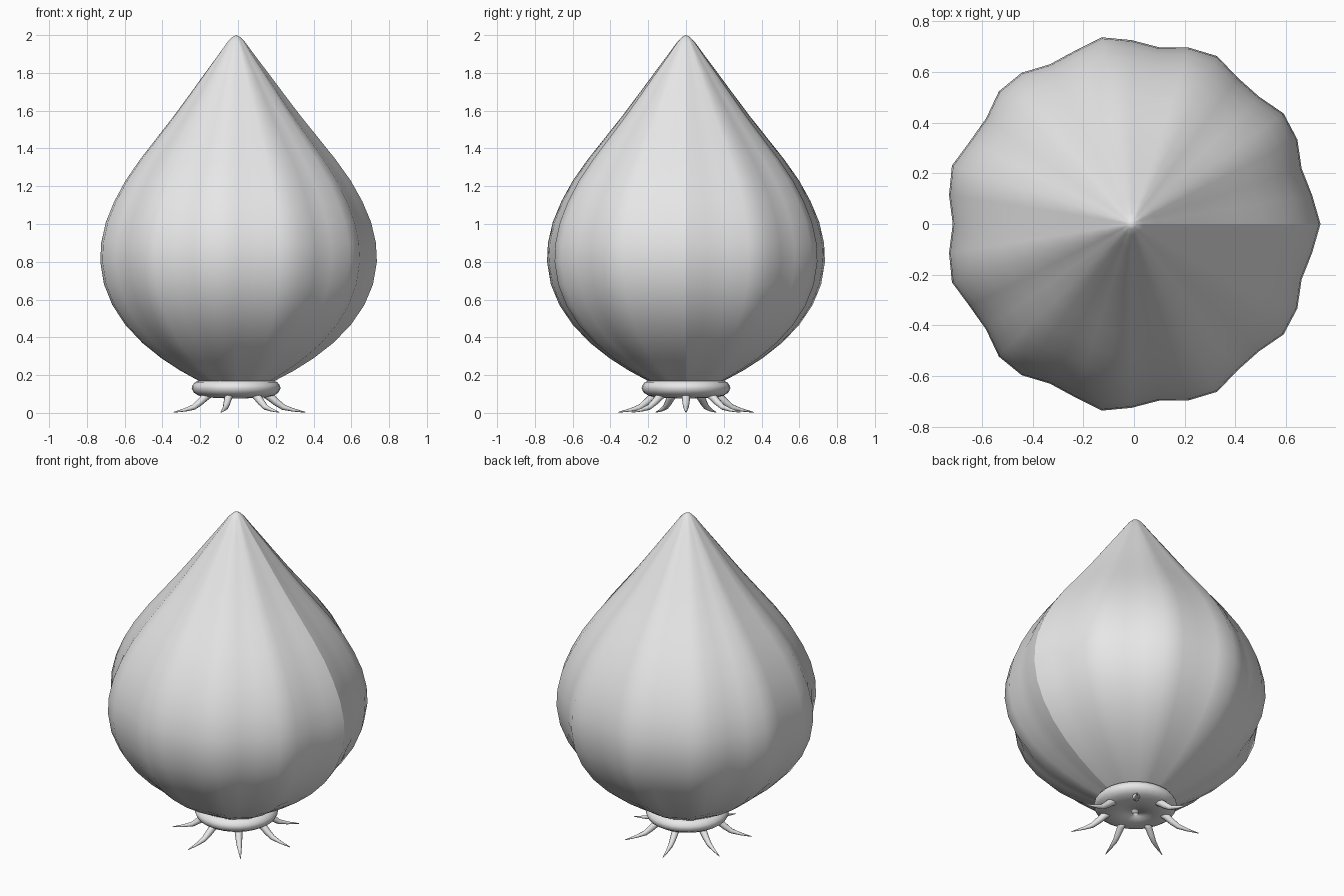
import bpy, bmesh, math
from mathutils import Vector

if "Cube" in bpy.data.objects:
    bpy.data.objects.remove(bpy.data.objects["Cube"])

CX = -0.01          # axis of the bulb
LOBES, SIDES, ROOTS = 11, 40, 7

grey = bpy.data.materials.new("pale_grey")
grey.diffuse_color = (0.8, 0.8, 0.8, 1)
grey.use_nodes = True
grey.node_tree.nodes["Principled BSDF"].inputs["Base Color"].default_value = grey.diffuse_color


def finish(bm, name):
    bmesh.ops.recalc_face_normals(bm, faces=bm.faces)
    for f in bm.faces:
        f.smooth = True
    me = bpy.data.meshes.new(name)
    bm.to_mesh(me)
    bm.free()
    me.materials.append(grey)
    ob = bpy.data.objects.new(name, me)
    bpy.context.collection.objects.link(ob)
    return ob


def lathe(profile, sides, lobes=0, depth=0.0, seam=False):
    """Revolve (radius, z) points, with optional fluting around the axis."""
    bm = bmesh.new()
    rings = []
    for r, z in profile:
        ring = []
        for i in range(sides):
            a = math.tau * i / sides
            k = r * (1 + depth * math.cos(lobes * a))
            ring.append(bm.verts.new((CX + k * math.cos(a), k * math.sin(a), z)))
        rings.append(ring)
    for lo, hi in zip(rings, rings[1:]):
        for i in range(sides):
            j = (i + 1) % sides
            bm.faces.new((lo[i], lo[j], hi[j], hi[i]))
        if seam:                       # crisp fold down one side
            bm.edges.get((lo[0], hi[0])).smooth = False
    return bm, rings


# fluted bulb, pointed at the top
bulb_profile = [(0.14, 0.14), (0.20, 0.17), (0.30, 0.225), (0.40, 0.29), (0.50, 0.37),
                (0.59, 0.465), (0.66, 0.57), (0.705, 0.68), (0.725, 0.80), (0.72, 0.90),
                (0.695, 1.01), (0.65, 1.12), (0.59, 1.23), (0.51, 1.345), (0.42, 1.46),
                (0.33, 1.575), (0.245, 1.69), (0.165, 1.80), (0.095, 1.895),
                (0.045, 1.965), (0.02, 1.99)]
bm, rings = lathe(bulb_profile, SIDES, LOBES, 0.028, True)
tip = bm.verts.new((CX, 0, 2.0))
for i in range(SIDES):
    bm.faces.new((rings[-1][i], rings[-1][(i + 1) % SIDES], tip))
finish(bm, "bulb")

# rounded collar with a tiny hole in its underside
collar_profile = [(0.10, 0.172), (0.19, 0.172), (0.218, 0.163), (0.232, 0.145), (0.235, 0.13),
                  (0.225, 0.108), (0.20, 0.092), (0.16, 0.082), (0.015, 0.075), (0.015, 0.10)]
bm, _ = lathe(collar_profile, 28)
finish(bm, "collar")

# curved tapering roots: (distance from axis, z, radius)
path = [(0.145, 0.11, 0.024), (0.18, 0.085, 0.022), (0.215, 0.055, 0.019),
        (0.25, 0.03, 0.015), (0.30, 0.016, 0.009), (0.368, 0.003, 0.002)]
for n in range(ROOTS):
    a = math.tau * n / ROOTS
    out = Vector((math.cos(a), math.sin(a), 0))
    side = Vector((-math.sin(a), math.cos(a), 0))
    up = Vector((0, 0, 1))
    bm = bmesh.new()
    prev = None
    for i, (d, z, r) in enumerate(path):
        p, q = path[max(i - 1, 0)], path[min(i + 1, len(path) - 1)]
        direction = (out * (q[0] - p[0]) + up * (q[1] - p[1])).normalized()
        normal = direction.cross(side)
        centre = Vector((CX, 0, z)) + out * d
        ring = [bm.verts.new(centre + r * (side * math.cos(t) + normal * math.sin(t)))
                for t in (math.tau * k / 8 for k in range(8))]
        if prev:
            for k in range(8):
                m = (k + 1) % 8
                bm.faces.new((prev[k], prev[m], ring[m], ring[k]))
        else:
            bm.faces.new(ring)
        prev = ring
    bm.faces.new(prev)
    finish(bm, f"root_{n + 1}")
